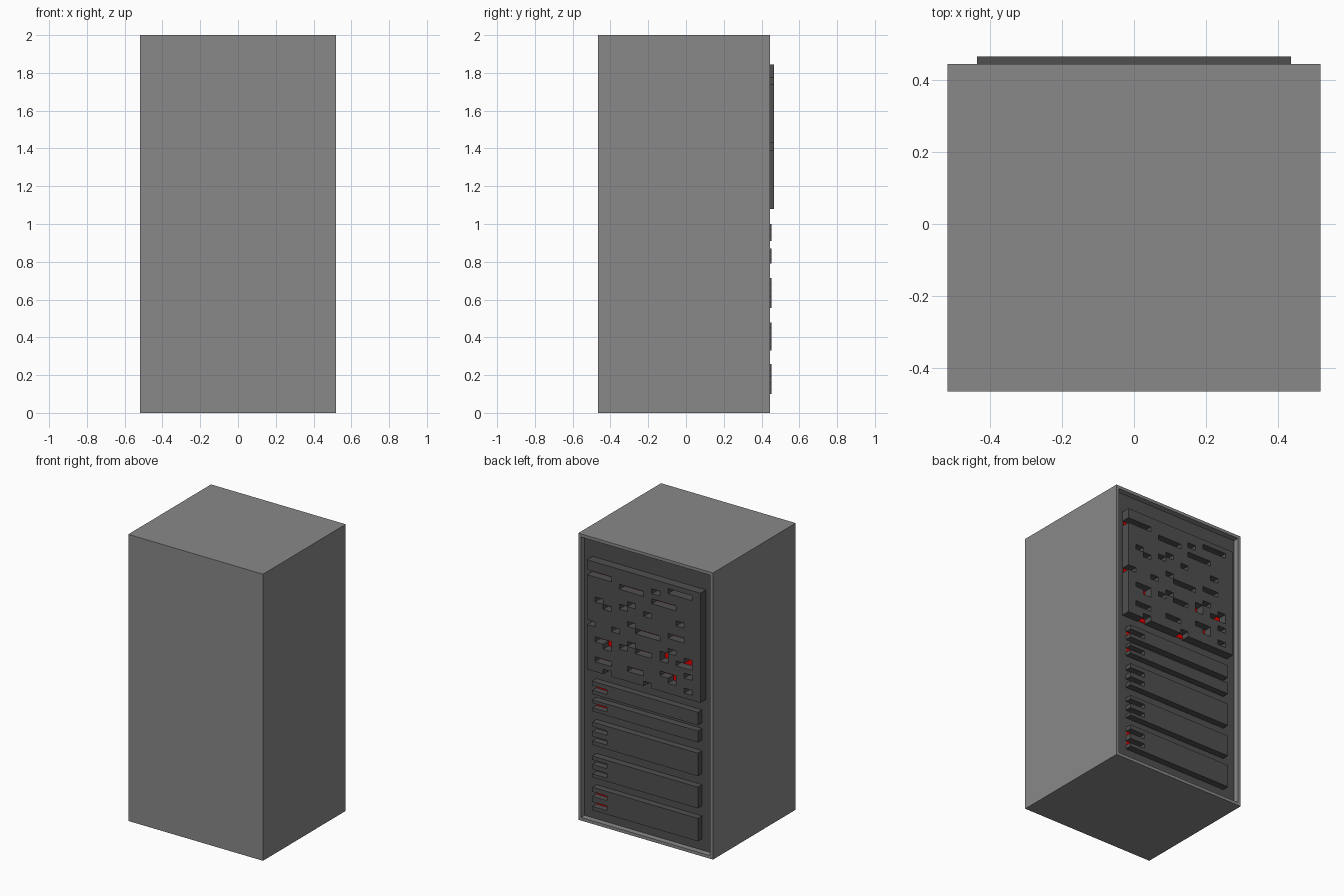
import bpy, bmesh
from mathutils import Vector

if "Cube" in bpy.data.objects:
    bpy.data.objects.remove(bpy.data.objects["Cube"])


def material(name, rgb):
    m = bpy.data.materials.new(name)
    m.diffuse_color = (*rgb, 1)
    m.use_nodes = True
    m.node_tree.nodes["Principled BSDF"].inputs["Base Color"].default_value = m.diffuse_color
    return m


GREY = material("cabinet grey", (0.25, 0.25, 0.25))
DARK = material("dark panel grey", (0.08, 0.08, 0.08))
RED = material("indicator red", (0.8, 0.0, 0.0))

FLOOR = 0.405  # y of the recess floor


def finish(bm, name, *mats):
    bmesh.ops.recalc_face_normals(bm, faces=bm.faces)
    me = bpy.data.meshes.new(name)
    bm.to_mesh(me)
    bm.free()
    for m in mats:
        me.materials.append(m)
    ob = bpy.data.objects.new(name, me)
    bpy.context.collection.objects.link(ob)
    return ob


def box_mesh(x0, x1, y0, y1, z0, z1):
    bm = bmesh.new()
    bmesh.ops.create_cube(bm, size=1)
    for v in bm.verts:
        v.co = Vector(((x0 + x1) / 2 + v.co.x * (x1 - x0),
                       (y0 + y1) / 2 + v.co.y * (y1 - y0),
                       (z0 + z1) / 2 + v.co.z * (z1 - z0)))
    return bm


def pierced_plate(name, xs, zs, holes, y_front):
    """Plate on a column/row grid, leaving out the cells in holes."""
    bm = bmesh.new()
    grid = [[bm.verts.new((x, y_front, z)) for z in zs] for x in xs]
    for i in range(len(xs) - 1):
        for j in range(len(zs) - 1):
            if (i, j) not in holes:
                bm.faces.new((grid[i][j], grid[i + 1][j],
                              grid[i + 1][j + 1], grid[i][j + 1]))
    loose = [v for v in bm.verts if not v.link_faces]
    bmesh.ops.delete(bm, geom=loose, context='VERTS')
    out = bmesh.ops.extrude_face_region(bm, geom=bm.faces[:], use_keep_orig=True)
    for v in out["geom"]:
        if isinstance(v, bmesh.types.BMVert):
            v.co.y = FLOOR
    return finish(bm, name, DARK)


# Cabinet with a framed recess in the back
bm = box_mesh(-0.52, 0.52, -0.467, 0.445, 0, 2)
bm.normal_update()
back = max(bm.faces, key=lambda f: f.calc_center_median().y)
bmesh.ops.inset_region(bm, faces=[back], thickness=0.03)
floor = bmesh.ops.extrude_discrete_faces(bm, faces=[back])["faces"][0]
inner = list(floor.verts)
rim = [min((v for v in bm.verts if v not in inner),
           key=lambda v, c=w.co.copy(): (v.co - c).length) for w in inner]
for v in inner:
    v.co.y = FLOOR
for k in range(4):
    n = (k + 1) % 4
    loop = (rim[k], rim[n], inner[n], inner[k])
    if not any(set(f.verts) == set(loop) for f in bm.faces):
        bm.faces.new(loop)
floor.material_index = 1
finish(bm, "cabinet", GREY, DARK)

# Large upper panel: slots as (row, first column, number of columns)
slots = [(1, 10, 3), (2, 0, 3), (2, 8, 1), (3, 4, 3), (4, 8, 3), (6, 5, 1),
         (7, 1, 1), (7, 4, 1), (7, 7, 1), (7, 11, 1), (8, 2, 1),
         (10, 5, 1), (10, 10, 2), (11, 6, 3), (12, 0, 1), (12, 3, 1),
         (13, 10, 1), (14, 5, 1), (14, 9, 1), (14, 12, 1), (15, 1, 2),
         (15, 4, 1), (15, 6, 2), (15, 9, 1), (15, 11, 2), (16, 2, 1),
         (17, 12, 1), (18, 9, 2), (19, 1, 2), (19, 5, 2), (19, 10, 1),
         (20, 12, 1), (21, 2, 1), (21, 7, 1)]
holes = {(c + k, r) for r, c, n in slots for k in range(n)}
COLS, ROWS = 14, 22
xs = [0.4375 - 0.875 * i / COLS for i in range(COLS + 1)]
zs = [1.845 - 0.765 * j / ROWS for j in range(ROWS + 1)]
pierced_plate("upper_panel", xs, zs, holes, 0.467)
finish(box_mesh(-0.43, 0.43, 0.4, 0.408, 1.085, 1.775), "upper_red_backing", RED)

# Lower drive units: (bottom, top, slit centres, red behind the slits)
units = [(0.91, 1.0, (0.953,), True), (0.79, 0.87, (0.831,), True),
         (0.555, 0.715, (0.667, 0.6), False), (0.33, 0.478, (0.435, 0.37), False),
         (0.10, 0.26, (0.212, 0.142), True)]
for n, (z0, z1, slits, red) in enumerate(units, 1):
    zs = [z1] + [z + d for z in slits for d in (0.016, -0.016)] + [z0]
    cut = {(0, 2 * k + 1) for k in range(len(slits))}
    pierced_plate(f"drive_unit_{n}", [0.408, 0.292, -0.408], zs, cut, 0.452)
    if red:
        for k, z in enumerate(slits, 1):
            finish(box_mesh(0.29, 0.404, 0.4, 0.408, z - 0.018, z + 0.018),
                   f"unit_{n}_light_{k}", RED)
